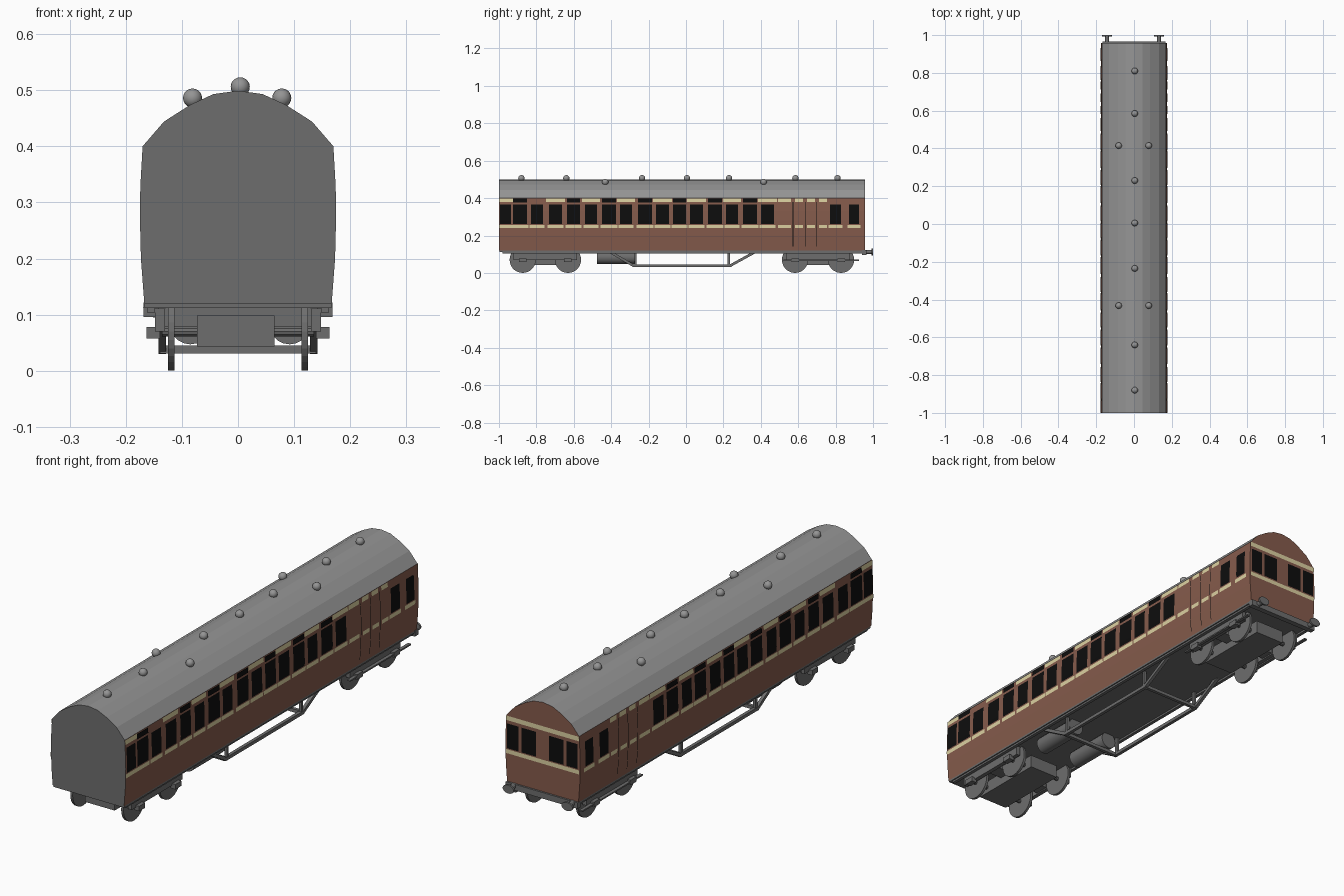
import bpy, bmesh, math
from mathutils import Vector, Matrix

if "Cube" in bpy.data.objects:
    bpy.data.objects.remove(bpy.data.objects["Cube"])

def material(name, c):
    m = bpy.data.materials.new(name)
    m.diffuse_color = (*c, 1)
    m.use_nodes = True
    m.node_tree.nodes["Principled BSDF"].inputs["Base Color"].default_value = m.diffuse_color
    return m

BROWN = material("brown paint", (0.235, 0.105, 0.072))
ROOF = material("roof grey", (0.30, 0.30, 0.30))
DARK = material("dark grey", (0.155, 0.155, 0.155))
CREAM = material("cream", (0.72, 0.64, 0.36))
BLACK = material("black glass", (0.004, 0.004, 0.004))

FRONT, BACK = -1.0, 0.957
# right half of the body cross-section, from the floor up to the ridge
SIDE = [(0.167, 0.12), (0.173, 0.20), (0.175, 0.28), (0.174, 0.33), (0.17, 0.40)]
ARCH = [(0.132, 0.444), (0.085, 0.474), (0.044, 0.493), (0, 0.499)]

def finish(name, bm, mats):
    me = bpy.data.meshes.new(name)
    bm.to_mesh(me)
    bm.free()
    for m in mats:
        me.materials.append(m)
    ob = bpy.data.objects.new(name, me)
    bpy.context.collection.objects.link(ob)
    return ob

def add_box(bm, x0, x1, y0, y1, z0, z1):
    mat = Matrix.Translation(((x0+x1)/2, (y0+y1)/2, (z0+z1)/2)) @ Matrix.Diagonal((x1-x0, y1-y0, z1-z0, 1))
    bmesh.ops.create_cube(bm, size=1, matrix=mat)

def add_cyl(bm, centre, r, length, axis, seg=24, squash=1):
    rot = Matrix.Rotation(math.pi/2, 4, 'Y' if axis == 'X' else 'X')
    mat = Matrix.Translation(centre) @ Matrix.Diagonal((1, 1, squash, 1)) @ rot
    bmesh.ops.create_cone(bm, cap_ends=True, segments=seg, radius1=r, radius2=r, depth=length, matrix=mat)

def add_bar(bm, a, b, t):
    a, b = Vector(a), Vector(b)
    d = b - a
    mat = Matrix.Translation((a+b)/2) @ d.to_track_quat('Z', 'Y').to_matrix().to_4x4() @ Matrix.Diagonal((t, t, d.length + t*0.6, 1))
    bmesh.ops.create_cube(bm, size=1, matrix=mat)

# coach body: extruded section, coloured by face direction and height
bm = bmesh.new()
half = SIDE + ARCH
loop = half + [(-x, z) for x, z in reversed(half[:-1])]
ends = [[bm.verts.new((x, y, z)) for x, z in loop] for y in (FRONT, BACK)]
bm.faces.new(ends[0])
bm.faces.new(list(reversed(ends[1])))
n = len(loop)
for i in range(n):
    j = (i+1) % n
    bm.faces.new((ends[0][i], ends[1][i], ends[1][j], ends[0][j]))
bmesh.ops.recalc_face_normals(bm, faces=bm.faces)
for f in bm.faces:
    if f.normal.y < -0.9 or f.normal.z < -0.9:
        f.material_index = 2
    elif f.normal.y < 0.9 and f.calc_center_median().z > 0.4:
        f.material_index = 1
finish("coach_body", bm, [BROWN, ROOF, DARK])

# painted plates that follow the curved sides
def side_x(z):
    for (xa, za), (xb, zb) in zip(SIDE, SIDE[1:]):
        if z <= zb:
            return xa + (xb-xa)*(z-za)/(zb-za)
    return SIDE[-1][0]

def add_side_plate(bm, y0, y1, z0, z1, off):
    zs = [z0] + [z for _, z in SIDE if z0 < z < z1] + [z1]
    for s in (1, -1):
        for a, b in zip(zs, zs[1:]):
            pts = [(y0, a), (y1, a), (y1, b), (y0, b)][::s]
            bm.faces.new([bm.verts.new((s*(side_x(z)+off), y, z)) for y, z in pts])

def add_end_plate(bm, x0, x1, z0, z1, off):
    bm.faces.new([bm.verts.new((x, BACK+off, z)) for x, z in ((x1, z0), (x0, z0), (x0, z1), (x1, z1))])

WINDOWS = [(-0.995, -0.936), (-0.925, -0.850), (-0.829, -0.765), (-0.733, -0.663), (-0.636, -0.567),
           (-0.540, -0.476), (-0.449, -0.374), (-0.353, -0.289), (-0.257, -0.182), (-0.160, -0.091),
           (-0.070, 0.000), (0.021, 0.091), (0.118, 0.193), (0.214, 0.278), (0.305, 0.380),
           (0.401, 0.471), (0.770, 0.829), (0.872, 0.925)]
DOORS = (1, 4, 6, 8, 10, 12, 14)
LUGGAGE = [(0.492, 0.561), (0.583, 0.626), (0.647, 0.690), (0.711, 0.754)]
Z0, Z1 = 0.262, 0.367

glass, stripe = bmesh.new(), bmesh.new()
for i, (a, b) in enumerate(WINDOWS):
    add_side_plate(glass, a, b, Z0, Z1, 0.0025)
    add_side_plate(stripe, max(a-0.008, FRONT), b+0.008, 0.24, 0.257, 0.002)
    if i in DOORS:      # door ventilator hood
        add_side_plate(glass, a, b, 0.376, 0.398, 0.004)
    elif i not in (2, 16, 17):
        add_side_plate(stripe, max(a-0.016, FRONT), b+0.016, 0.380, 0.399, 0.002)
for a, b in LUGGAGE:
    add_side_plate(stripe, a, b, 0.24, 0.257, 0.002)
    add_side_plate(stripe, a, b, 0.380, 0.399, 0.002)
# rear end windows and stripes
for s in (1, -1):
    for a, b in ((0.03, 0.098), (0.112, 0.165)):
        add_end_plate(glass, min(s*a, s*b), max(s*a, s*b), Z0, Z1, 0.003)
for z0, z1 in ((0.24, 0.257), (0.380, 0.399)):
    add_end_plate(stripe, -0.17, 0.17, z0, z1, 0.002)
finish("windows", glass, [BLACK])
finish("cream_stripes", stripe, [CREAM])

# door and panel seams in the luggage section
bm = bmesh.new()
for y in (0.572, 0.637, 0.70):
    add_side_plate(bm, y-0.0015, y+0.0015, 0.14, 0.38, 0.001)
finish("door_seams", bm, [BLACK])

# roof ventilators
bm = bmesh.new()
spots = [(0.004, y, 0.506) for y in (0.81, 0.585, 0.23, 0.005, -0.235, -0.64, -0.88)]
spots += [(x, y, 0.486) for x in (-0.081, 0.078) for y in (0.415, -0.432)]
for p in spots:
    bmesh.ops.create_uvsphere(bm, u_segments=16, v_segments=10, radius=0.017, matrix=Matrix.Translation(p))
for f in bm.faces:
    f.smooth = True
finish("roof_vents", bm, [ROOF])

# underframe: floor, solebars, rear buffer beam
bm = bmesh.new()
add_box(bm, -0.167, 0.167, FRONT+0.004, BACK, 0.112, 0.1205)
for s in (1, -1):
    x = s*0.155
    add_box(bm, x-0.007, x+0.007, FRONT+0.02, BACK-0.01, 0.104, 0.114)
add_box(bm, -0.168, 0.168, BACK-0.015, BACK+0.008, 0.096, 0.1215)
finish("underframe", bm, [DARK])

# rear buffers
bm = bmesh.new()
for x in (-0.143, 0.132):
    add_cyl(bm, (x, 0.976, 0.112), 0.011, 0.04, 'Y', 12)
    add_cyl(bm, (x, 0.996, 0.112), 0.026, 0.008, 'Y', 20, 0.68)
finish("buffers", bm, [DARK])

# bogies: slab, outside frames, axle boxes, wheels and axles
for name, mid, half_len in (("front_bogie", -0.752, 0.121), ("rear_bogie", 0.706, 0.123)):
    frame, wheels = bmesh.new(), bmesh.new()
    add_box(frame, -0.073, 0.065, mid-0.165, mid+0.165, 0.043, 0.098)
    add_box(frame, -0.13, 0.13, mid-0.03, mid+0.03, 0.075, 0.113)
    for s in (1, -1):
        x = s*0.139
        add_box(frame, x-0.009, x+0.009, mid-0.17, mid+0.17, 0.070, 0.111)
        for d in (1, -1):
            y = mid + d*half_len
            add_box(frame, s*0.151-0.012, s*0.151+0.012, y-0.02, y+0.02, 0.057, 0.078)
            add_cyl(wheels, (s*0.119, y, 0.07), 0.07, 0.011, 'X', 28)
    for d in (1, -1):
        add_cyl(wheels, (0, mid + d*half_len, 0.07), 0.009, 0.27, 'X', 10)
    finish(name + "_frame", frame, [DARK])
    finish(name + "_wheels", wheels, [DARK])

# footboards of the rear bogie
bm = bmesh.new()
for s in (1, -1):
    add_box(bm, s*0.155-0.007, s*0.155+0.007, 0.52, 0.925, 0.065, 0.071)
finish("footboards", bm, [DARK])

# truss rods with posts and cross bars
bm = bmesh.new()
for s in (1, -1):
    x = s*0.135
    path = [(x, -0.41, 0.115), (x, -0.28, 0.038), (x, 0.235, 0.038), (x, 0.375, 0.115)]
    for a, b in zip(path, path[1:]):
        add_bar(bm, a, b, 0.014)
    for y in (-0.27, 0.228):
        add_bar(bm, (x, y, 0.038), (x, y, 0.113), 0.012)
for y in (-0.28, 0.235):
    add_bar(bm, (-0.135, y, 0.038), (0.135, y, 0.038), 0.014)
finish("truss_rods", bm, [DARK])

# brake cylinders under the floor
bm = bmesh.new()
for x in (-0.085, 0.092):
    add_cyl(bm, (x, -0.37, 0.083), 0.036, 0.21, 'Y', 20)
finish("brake_cylinders", bm, [DARK])
bpy.context.view_layer.objects.active = bpy.data.objects["brake_cylinders"]
bpy.data.objects["brake_cylinders"].select_set(True)
bpy.ops.object.shade_smooth_by_angle(angle=math.radians(35))
